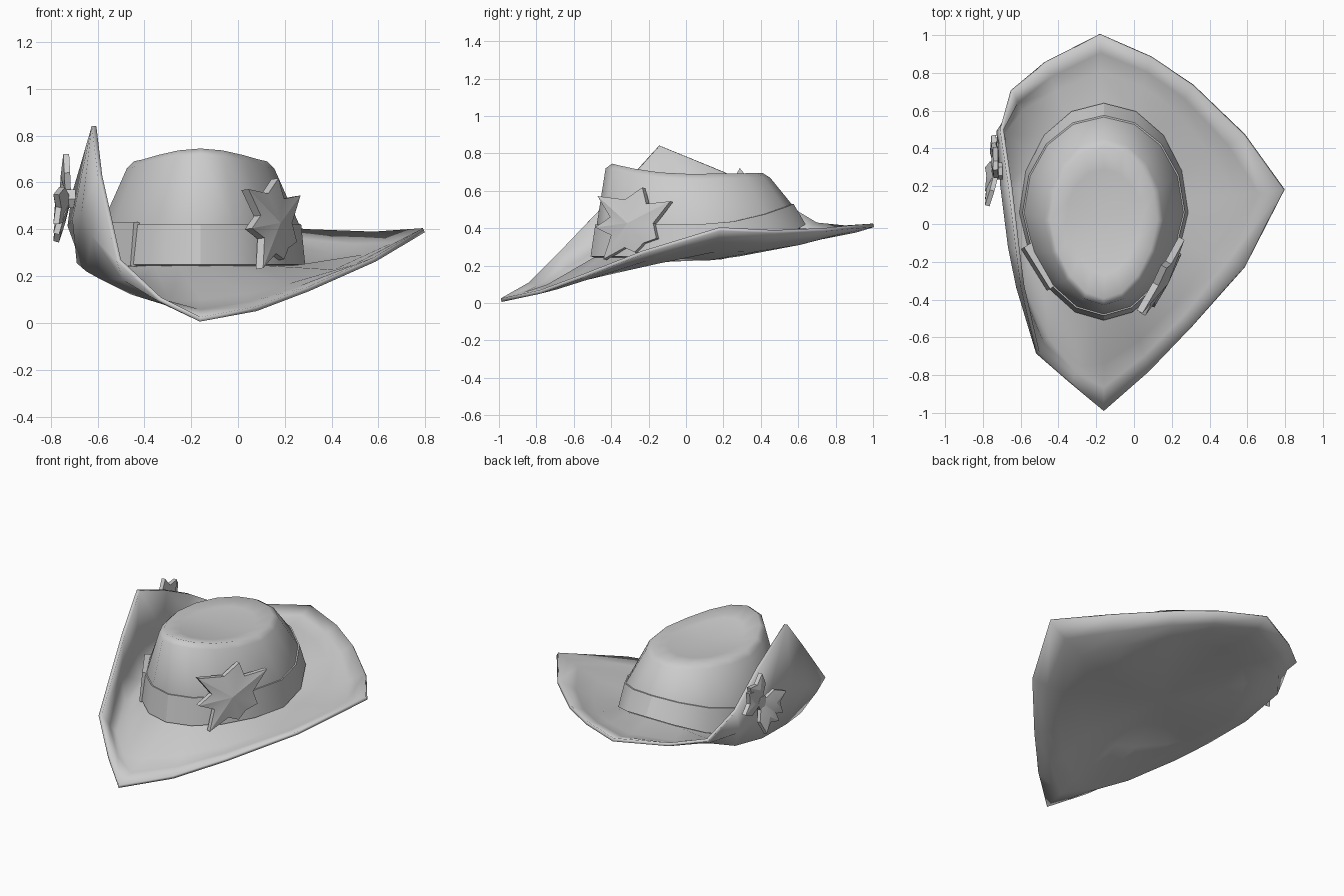
import bpy, math
from mathutils import Vector as V

if "Cube" in bpy.data.objects:
    bpy.data.objects.remove(bpy.data.objects["Cube"])

CX = -0.16  # hat axis


def finish(name, verts, faces, angle=40, thick=0):
    me = bpy.data.meshes.new(name)
    me.from_pydata([tuple(v) for v in verts], [], faces)
    ob = bpy.data.objects.new(name, me)
    bpy.context.collection.objects.link(ob)
    bpy.ops.object.select_all(action='DESELECT')
    ob.select_set(True)
    bpy.context.view_layer.objects.active = ob
    if thick:
        m = ob.modifiers.new("thickness", 'SOLIDIFY')
        m.thickness, m.offset = thick, -1
        bpy.ops.object.modifier_apply(modifier=m.name)
    bpy.ops.object.shade_smooth_by_angle(angle=math.radians(angle))
    return ob


def loft(name, rings, centre=None, angle=40, thick=0, closed=False):
    """Rings listed from the centre outward, counter-clockwise from above."""
    n = len(rings[0])
    verts = [v for r in rings for v in r]
    faces = []
    count = len(rings)
    for k in range(count if closed else count - 1):
        a, b = k * n, ((k + 1) % count) * n
        for i in range(n):
            j = (i + 1) % n
            faces.append((a + i, b + i, b + j, a + j))
    if centre:
        verts.append(V(centre))
        faces += [(len(verts) - 1, i, (i + 1) % n) for i in range(n)]
    return finish(name, verts, faces, angle, thick)


def egg(t, a, yf, yb, z, cy=0.06, pinch=0.12):
    """Point of an egg-shaped ring that narrows to the front."""
    c, s = math.cos(t), math.sin(t)
    x = a * c * (1 - pinch * abs(s) if s < 0 else 1)
    return V((CX + x, cy + s * (yb - cy if s > 0 else cy - yf), z(s)))


def ring(a, yf, yb, z, n=16, **kw):
    return [egg(-math.pi / 2 + 2 * math.pi * i / n, a, yf, yb, z, **kw) for i in range(n)]


def back_rise(z0, rise):
    return lambda s: z0 + rise * max(0, s) ** 2


def front_peak(z0, rise, back=0):
    return lambda s: z0 + rise * max(0, -s) ** 2 + back * max(0, s)


# Brim: edge points counter-clockwise from the front tip
edge = [V(p) for p in [
    (-.16, -.99, .025), (.08, -.78, .07), (.30, -.55, .155), (.58, -.23, .28),
    (.79, .18, .405), (.58, .47, .39), (.31, .73, .40), (.09, .88, .415),
    (-.18, 1.0, .425), (-.47, .85, .415), (-.64, .70, .43), (-.69, .50, .55),
    (-.645, .20, .70), (-.605, -.14, .84), (-.58, -.33, .63), (-.50, -.68, .27),
    (-.33, -.84, .11)]]
# Where the turned-up left side folds
fold = {10: (-.59, .60, .37), 11: (-.68, .48, .33), 12: (-.675, .20, .27),
        13: (-.635, -.10, .235), 14: (-.58, -.33, .205), 15: (-.45, -.60, .14),
        16: (-.29, -.75, .09)}
inner, sag, upper = [], [], []
for i, e in enumerate(edge):
    ang = math.atan2((e.y - .06) / .57, (e.x - CX) / .44)
    p = egg(ang, .43, -.49, .62, back_rise(.245, .155))
    inner.append(p)
    if i in fold:
        m = V(fold[i])
        u = m.lerp(e, .4) - V((.025 if 10 < i < 15 else .005, 0, 0))
    else:
        m = p.lerp(e, .5) - V((0, 0, .035))
        u = m.lerp(e, .5) - V((0, 0, .005))
    sag.append(m)
    upper.append(u)
loft("brim", [inner, sag, upper, edge], (CX, .05, .29), angle=100, thick=.02)

# Crown with a pointed front and slightly dished top
crown_shape = dict(cy=.02, pinch=.15)
loft("crown", [
    ring(.20, -.27, .29, front_peak(.68, .03), **crown_shape),
    ring(.285, -.395, .41, front_peak(.69, .055, .005), **crown_shape),
    ring(.315, -.43, .45, front_peak(.66, .06, .01), **crown_shape),
    ring(.424, -.478, .568, back_rise(.415, .11)),
    ring(.424, -.48, .61, back_rise(.24, .16))], (CX, .03, .675), angle=60)

# Hat band
loft("hat_band", [
    ring(.422, -.476, .566, back_rise(.42, .11)),
    ring(.43, -.485, .575, back_rise(.42, .11)),
    ring(.447, -.51, .64, back_rise(.25, .17)),
    ring(.42, -.48, .61, back_rise(.24, .17))], angle=30, closed=True)


def plate(name, c, t, up, pts, thick, bulge=0, angle=25):
    """Flat outline in the t/up plane, with a raised middle."""
    c, t, up = V(c), V(t).normalized(), V(up).normalized()
    nrm = t.cross(up).normalized()
    n = len(pts)
    front = [c + t * x + up * y + nrm * thick / 2 for x, y in pts]
    back = [p - nrm * thick for p in front]
    mid = c + sum((t * x + up * y for x, y in pts), V()) / n
    verts = front + back + [mid + nrm * (thick / 2 + bulge), mid - nrm * thick / 2]
    faces = []
    for i in range(n):
        j = (i + 1) % n
        faces += [(2 * n, i, j), (2 * n + 1, n + j, n + i), (i, n + i, n + j, j)]
    return finish(name, verts, faces, angle)


# Band keeper on the left front
box = [(-.13, -.095), (.13, -.095), (.13, .095), (-.13, .095)]
plate("band_keeper", (-.50, -.225, .335), (.53, -.85, 0), (.08, .05, 1), box, .05)

# Uneven seven-pointed star badge
tips = [(27, .26), (74, .20), (146, .26), (186, .22), (231, .25), (282, .16), (333, .18)]
star = []
for k, (a, r) in enumerate(tips):
    b = tips[(k + 1) % 7][0] + (360 if k == 6 else 0)
    for ang, rad in ((a, r), ((a + b) / 2, .135)):
        q = math.radians(ang)
        star.append((rad * math.cos(q), rad * math.sin(q)))
plate("star_badge", (.15, -.285, .425), (.49, .87, 0), (-.10, .06, 1), star, .035, .025)

# Ornament of notched petals on the turned-up side; the lower ones flare outward
petal = [(-.025, .03), (.025, .03), (.075, .09), (.065, .18), (0, .145), (-.065, .18), (-.075, .09)]
for k, (deg, flare) in enumerate(((18, .1), (68, .05), (195, .3), (255, .3))):
    q = math.radians(deg)
    r = V((-flare, math.cos(q), math.sin(q)))
    plate("petal_%d" % (k + 1), (-.725, .28, .53), (0, -math.sin(q), math.cos(q)) if
          V((0, -math.sin(q), math.cos(q))).cross(r).x < 0 else (0, math.sin(q), -math.cos(q)),
          r, petal, .025, .015)
knot = [(.045 * math.cos(k * math.pi / 3), .045 * math.sin(k * math.pi / 3)) for k in range(6)]
plate("petal_centre", (-.72, .28, .53), (0, -1, 0), (0, 0, 1), knot, .05, .01)
